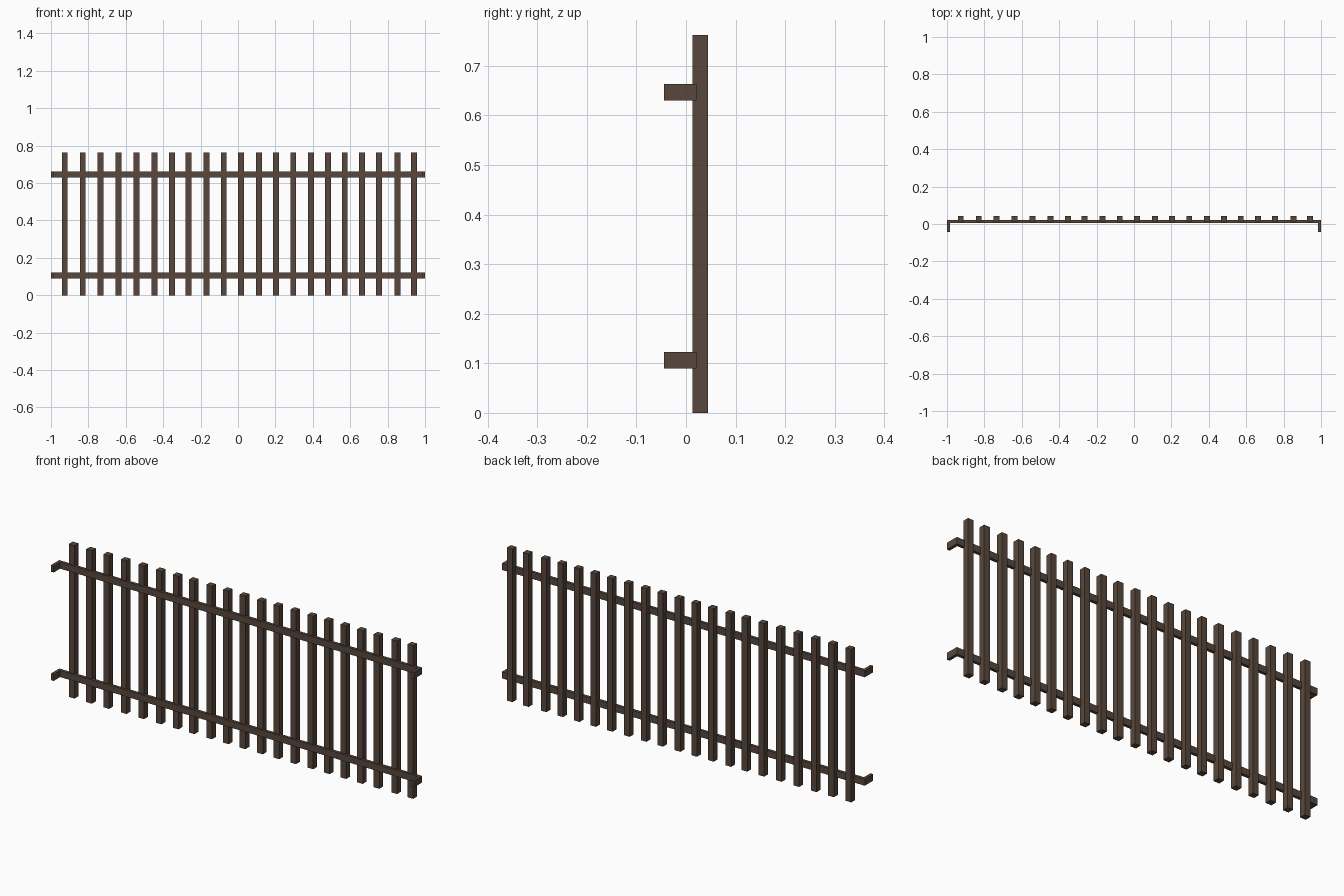
import bpy, bmesh

if "Cube" in bpy.data.objects:
    bpy.data.objects.remove(bpy.data.objects["Cube"])

wood = bpy.data.materials.new("dark brown wood")
wood.diffuse_color = (0.098, 0.064, 0.046, 1)
wood.use_nodes = True
wood.node_tree.nodes["Principled BSDF"].inputs["Base Color"].default_value = wood.diffuse_color


def prism(name, outline, z0, z1):
    """Extrude an xy outline from z0 up to z1."""
    bm = bmesh.new()
    face = bm.faces.new([bm.verts.new((x, y, z0)) for x, y in outline])
    top = bmesh.ops.extrude_face_region(bm, geom=[face])["geom"]
    for v in top:
        if isinstance(v, bmesh.types.BMVert):
            v.co.z = z1
    bmesh.ops.recalc_face_normals(bm, faces=bm.faces)
    mesh = bpy.data.meshes.new(name)
    bm.to_mesh(mesh)
    bm.free()
    mesh.materials.append(wood)
    obj = bpy.data.objects.new(name, mesh)
    bpy.context.collection.objects.link(obj)
    return obj


# Rails: long bars whose ends turn back towards the front
T = 0.015
back, front = 0.021, -0.044
rail = [(-1, front), (-1 + T, front), (-1 + T, back - T), (1 - T, back - T),
        (1 - T, front), (1, front), (1, back), (-1, back)]
prism("lower_rail", rail, 0.09, 0.123)
prism("upper_rail", rail, 0.63, 0.663)

# Pickets: slightly uneven spacing
W = 0.0155
centres = [-0.926, -0.830, -0.735, -0.639, -0.543, -0.446, -0.353, -0.264,
           -0.168, -0.076, 0.016, 0.112, 0.203, 0.295, 0.390, 0.481,
           0.571, 0.663, 0.754, 0.852, 0.941]
for x in centres:
    prism("picket", [(x - W, 0.013), (x + W, 0.013), (x + W, 0.044), (x - W, 0.044)], 0, 0.762)
